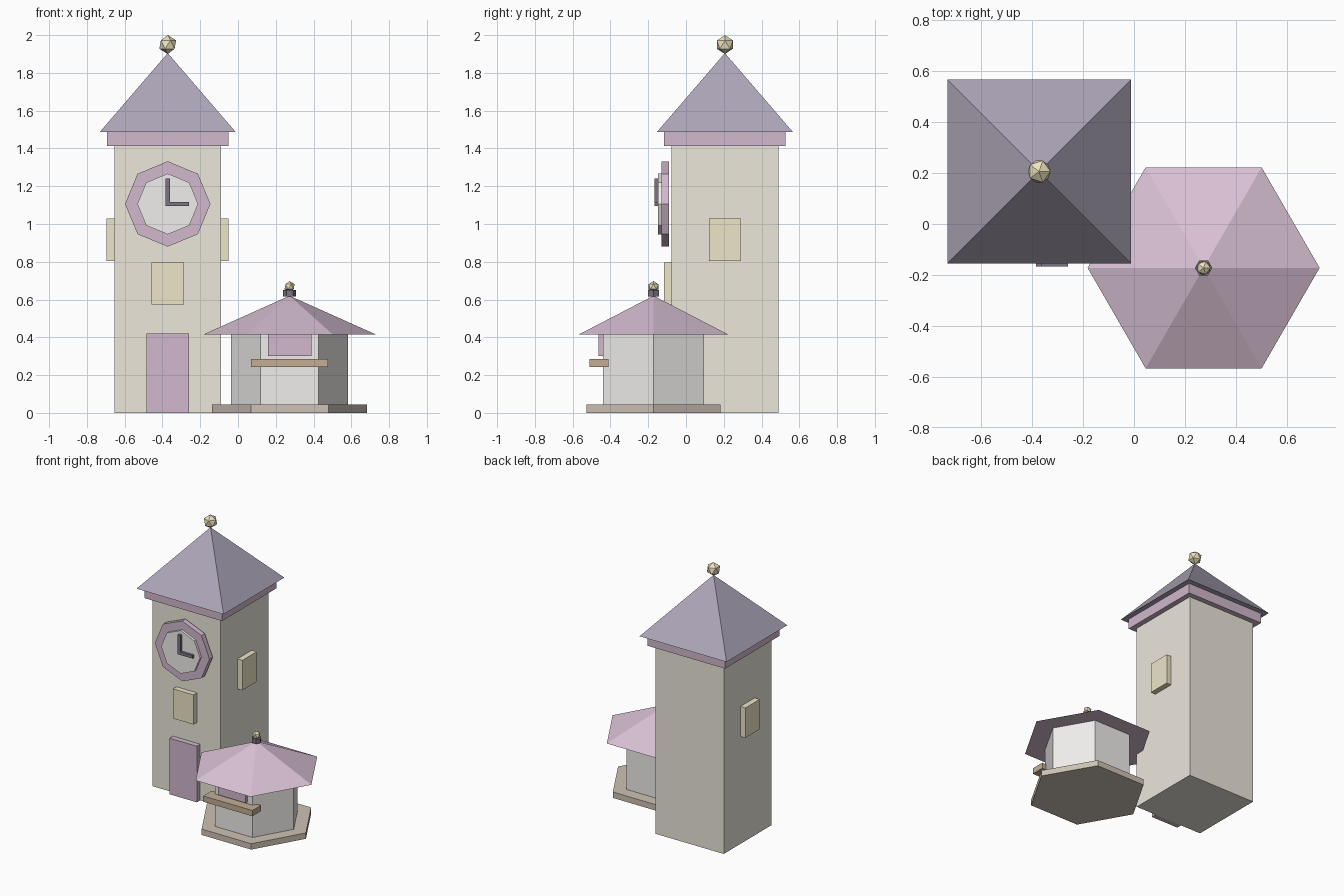
import bpy
from math import pi, sqrt

if "Cube" in bpy.data.objects:
    bpy.data.objects.remove(bpy.data.objects["Cube"])


def mat(name, r, g, b):
    m = bpy.data.materials.new(name)
    m.diffuse_color = (r, g, b, 1)
    m.use_nodes = True
    m.node_tree.nodes["Principled BSDF"].inputs["Base Color"].default_value = m.diffuse_color
    return m


CREAM = mat("cream", 0.84, 0.80, 0.71)
MAUVE = mat("mauve", 0.64, 0.48, 0.61)
PINK = mat("pink_roof", 0.69, 0.53, 0.66)
SLATE = mat("slate", 0.42, 0.38, 0.48)
GLOW = mat("window_yellow", 0.86, 0.79, 0.58)
GOLD = mat("gold", 0.86, 0.77, 0.52)
WHITE = mat("white", 0.88, 0.86, 0.84)
DARK = mat("dark", 0.20, 0.17, 0.22)
WOOD = mat("wood", 0.55, 0.42, 0.30)
STONE = mat("stone", 0.62, 0.54, 0.46)


def finish(name, m):
    ob = bpy.context.object
    ob.name = name
    ob.data.materials.append(m)
    return ob


def box(name, m, x, y, z):
    """Box from (min, max) ranges."""
    bpy.ops.mesh.primitive_cube_add(size=1, location=[(a + b) / 2 for a, b in (x, y, z)])
    ob = finish(name, m)
    ob.scale = [b - a for a, b in (x, y, z)]
    return ob


def prism(name, m, n, r, x, y, z0, z1, turn=0, r2=None):
    """Upright n-sided prism, or a pyramid when r2 is 0."""
    bpy.ops.mesh.primitive_cone_add(vertices=n, radius1=r, radius2=r if r2 is None else r2,
                                    depth=z1 - z0, location=(x, y, (z0 + z1) / 2),
                                    rotation=(0, 0, turn))
    return finish(name, m)


def disc(name, m, n, r, x, z, y0, y1):
    """n-sided disc facing the front."""
    bpy.ops.mesh.primitive_cylinder_add(vertices=n, radius=r, depth=y1 - y0,
                                        location=(x, (y0 + y1) / 2, z), rotation=(pi / 2, 0, 0))
    return finish(name, m)


def ball(name, r, x, y, z):
    bpy.ops.mesh.primitive_ico_sphere_add(subdivisions=1, radius=r, location=(x, y, z))
    return finish(name, GOLD)


def around(c, h):
    return (c - h, c + h)


# Clock tower body, cornice, roof and finial
TX, TY, TH = -0.372, 0.206, 0.283
FRONT = TY - TH
box("tower_body", CREAM, around(TX, TH), around(TY, TH), (0, 1.412))
box("tower_cornice", MAUVE, around(TX, 0.322), around(TY, 0.322), (1.412, 1.487))
prism("tower_roof", SLATE, 4, 0.36 * sqrt(2), TX, TY, 1.487, 1.905, pi / 4, 0)
ball("tower_finial", 0.05, TX, TY, 1.95)

# Door and windows
box("tower_door", MAUVE, around(TX, 0.113), (FRONT - 0.04, FRONT + 0.02), (0, 0.42))
box("front_window", GLOW, around(TX, 0.085), (FRONT - 0.04, FRONT + 0.02), (0.575, 0.797))
for name, s in (("left_window", -1), ("right_window", 1)):
    wx = TX + s * (TH + 0.01)
    box(name, GLOW, around(wx, 0.03), around(TY, 0.085), (0.803, 1.028))

# Clock
CZ = 1.106
disc("clock_rim", MAUVE, 8, 0.226, TX, CZ, -0.129, -0.09)
disc("clock_face", WHITE, 8, 0.161, TX, CZ, -0.148, -0.11)
box("minute_hand", DARK, around(TX, 0.012), (-0.166, -0.146), (1.095, 1.24))
box("hour_hand", DARK, (TX - 0.012, TX + 0.113), (-0.166, -0.146), (1.094, 1.117))

# Hexagonal kiosk
KX, KY = 0.273, -0.172
SIX = pi / 6
prism("kiosk_base", STONE, 6, 0.41, KX, KY, 0, 0.044, SIX)
prism("kiosk_walls", WHITE, 6, 0.309, KX, KY, 0.03, 0.42, SIX)
prism("kiosk_roof", PINK, 6, 0.455, KX, KY, 0.416, 0.62, SIX, 0)
prism("kiosk_collar", DARK, 6, 0.034, KX, KY, 0.616, 0.65, SIX)
ball("kiosk_finial", 0.03, KX, KY, 0.668)

# Serving hatch and counter
box("kiosk_hatch", MAUVE, around(KX, 0.115), (-0.463, -0.425), (0.30, 0.43))
box("kiosk_counter", WOOD, around(KX, 0.204), (-0.511, -0.41), (0.243, 0.286))
